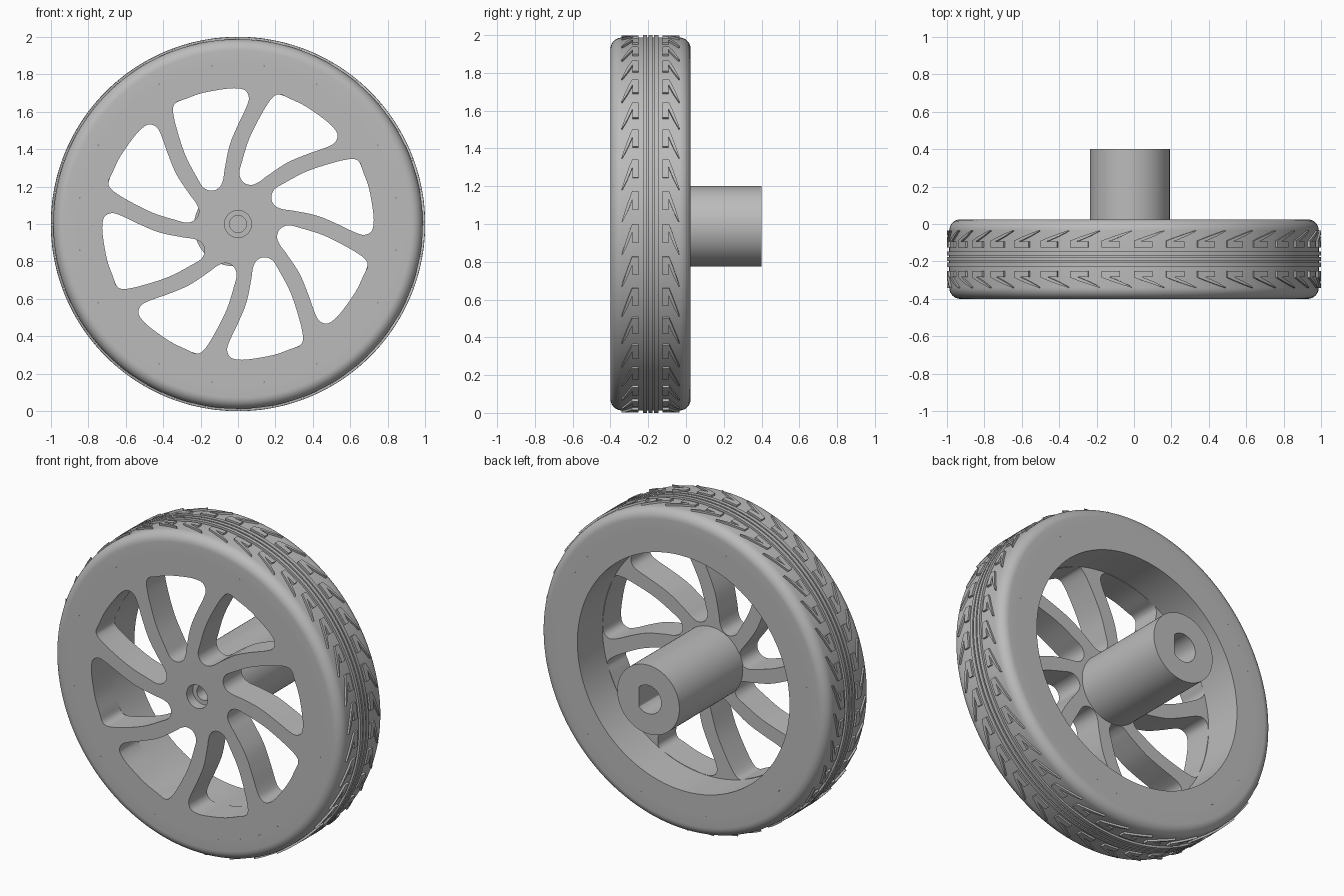
import bpy, bmesh
from math import sin, cos, pi, radians
from mathutils import Vector

cube = bpy.data.objects.get("Cube")
if cube:
    bpy.data.objects.remove(cube)

grey = bpy.data.materials.new("plain_grey")
grey.use_nodes = True
grey.diffuse_color = (0.5, 0.5, 0.5, 1)
grey.node_tree.nodes["Principled BSDF"].inputs["Base Color"].default_value = (0.5, 0.5, 0.5, 1)

FRONT, DISH_BACK, BACK, HUB_END = -0.4, -0.22, 0.025, 0.4
MID = (FRONT + BACK) / 2


def finish(name, mesh):
    mesh.materials.clear()
    mesh.materials.append(grey)
    ob = bpy.data.objects.new(name, mesh)
    bpy.context.collection.objects.link(ob)
    bpy.ops.object.select_all(action='DESELECT')
    ob.select_set(True)
    bpy.context.view_layer.objects.active = ob
    bpy.ops.object.shade_smooth_by_angle(angle=radians(30))
    return ob


def circle(r, n=96, start=0.0, centre=(0, 0)):
    return [(centre[0] + r * cos(start + 2 * pi * i / n),
             centre[1] + r * sin(start + 2 * pi * i / n)) for i in range(n)]


def smooth_loop(points, steps=5):
    """Closed Catmull-Rom loop through the points."""
    pts, out = [Vector(p) for p in points], []
    n = len(pts)
    for i in range(n):
        a, b, c, d = (pts[(i + k) % n] for k in (-1, 0, 1, 2))
        for s in range(steps):
            t = s / steps
            out.append(0.5 * (2 * b + (c - a) * t + (2 * a - 5 * b + 4 * c - d) * t * t
                              + (3 * b - a - 3 * c + d) * t ** 3))
    return out


def plate(name, loops, y0, y1):
    """Flat outline with holes, facing the front, between two depths."""
    cu = bpy.data.curves.new(name, 'CURVE')
    cu.dimensions, cu.fill_mode, cu.extrude = '2D', 'BOTH', (y1 - y0) / 2
    for loop in loops:
        sp = cu.splines.new('POLY')
        sp.points.add(len(loop) - 1)
        for p, q in zip(sp.points, loop):
            p.co = (q[0], q[1], 0, 1)
        sp.use_cyclic_u = True
    tmp = bpy.data.objects.new(name + "_outline", cu)
    bpy.context.collection.objects.link(tmp)
    bpy.context.view_layer.update()
    mesh = bpy.data.meshes.new_from_object(tmp.evaluated_get(bpy.context.evaluated_depsgraph_get()))
    bpy.data.objects.remove(tmp)
    bm = bmesh.new()
    bm.from_mesh(mesh)
    for v in bm.verts:
        v.co = (v.co.x, (y0 + y1) / 2 - v.co.z, v.co.y + 1)
    bmesh.ops.remove_doubles(bm, verts=bm.verts, dist=1e-5)
    bmesh.ops.recalc_face_normals(bm, faces=bm.faces)
    bm.to_mesh(mesh)
    bm.free()
    return finish(name, mesh)


# Spoked dish: eight swept windows around a stepped bore
window = smooth_loop([
    (-.335, .645), (-.283, .667), (-.188, .70), (-.063, .722), (0, .724), (.04, .712),
    (.058, .675), (.045, .625), (0, .53), (-.045, .42), (-.07, .3), (-.08, .235),
    (-.1, .195), (-.14, .178), (-.185, .195), (-.22, .25), (-.28, .365), (-.325, .5), (-.347, .6)])
windows = []
for k in range(8):
    c, s = cos(k * pi / 4), sin(k * pi / 4)
    windows.append([(c * x - s * y, s * x + c * y) for x, y in window])
rim_edge = circle(0.86, 36, radians(5))
plate("spoked_dish", [rim_edge, circle(0.072, 48)] + windows, FRONT, DISH_BACK)
plate("rim_barrel", [rim_edge, circle(0.727, 144)], DISH_BACK, BACK)

# Hub with a flat-sided shaft bore
hub_centre = (-0.022, -0.012)
bore = [(min(x, hub_centre[0] + 0.065), y) for x, y in circle(0.088, 48, 0, hub_centre)]
plate("hub", [circle(0.213, 96, 0, hub_centre), bore], DISH_BACK - 0.005, HUB_END)
plate("hub_plug", [circle(0.12, 48)], -0.27, -0.1)
plate("bore_step", [circle(0.1, 48), circle(0.045, 32)], -0.34, -0.26)

# Tyre: turned profile with rounded shoulders and three centre ribs
BASE, ROUND, INNER = 0.987, 0.06, 0.857
half = (BACK - FRONT) / 2
profile = [(INNER, -half)]
for i in range(9):
    a = i / 8 * pi / 2
    profile.append((BASE - ROUND + ROUND * sin(a), -half + ROUND - ROUND * cos(a)))
for v in (-0.03, 0, 0.03):
    profile += [(BASE, v - .011), (1, v - .011), (1, v + .011), (BASE, v + .011)]
profile += [(r, -v) for r, v in reversed(profile[:10])]

bm = bmesh.new()
N = 144
rings = [[bm.verts.new((r * cos(2 * pi * i / N), MID + v, 1 + r * sin(2 * pi * i / N)))
          for r, v in profile] for i in range(N)]
for i in range(N):
    a, b = rings[i], rings[(i + 1) % N]
    for j in range(len(profile)):
        k = (j + 1) % len(profile)
        bm.faces.new((a[j], a[k], b[k], b[j]))
bmesh.ops.recalc_face_normals(bm, faces=bm.faces)
tyre = bpy.data.meshes.new("tyre")
bm.to_mesh(tyre)
bm.free()
finish("tyre", tyre)

# Tread: a short bar and a tapering claw, mirrored, repeated round the tyre
bar = [(0, .063, .095), (.05, .063, .095), (.1, .063, .095)]
claw = [(0, .085, .098), (.05, .098, .117), (.11, .122, .137), (.165, .149, .154)]
bm = bmesh.new()


def block(sections, turn, side):
    rows = []
    for u, v0, v1 in sections:
        a = turn - u
        rows.append([bm.verts.new((r * cos(a), MID + side * v, 1 + r * sin(a)))
                     for r, v in ((.975, v0), (.999, v0), (.999, v1), (.975, v1))])
    for p, q in zip(rows, rows[1:]):
        for j in range(4):
            k = (j + 1) % 4
            bm.faces.new((p[j], p[k], q[k], q[j]))
    bm.faces.new(rows[0])
    bm.faces.new(rows[-1])


for i in range(36):
    for side in (-1, 1):
        for shape in (bar, claw):
            block(shape, 2 * pi * i / 36, side)
bmesh.ops.recalc_face_normals(bm, faces=bm.faces)
tread = bpy.data.meshes.new("tread_blocks")
bm.to_mesh(tread)
bm.free()
finish("tread_blocks", tread)
